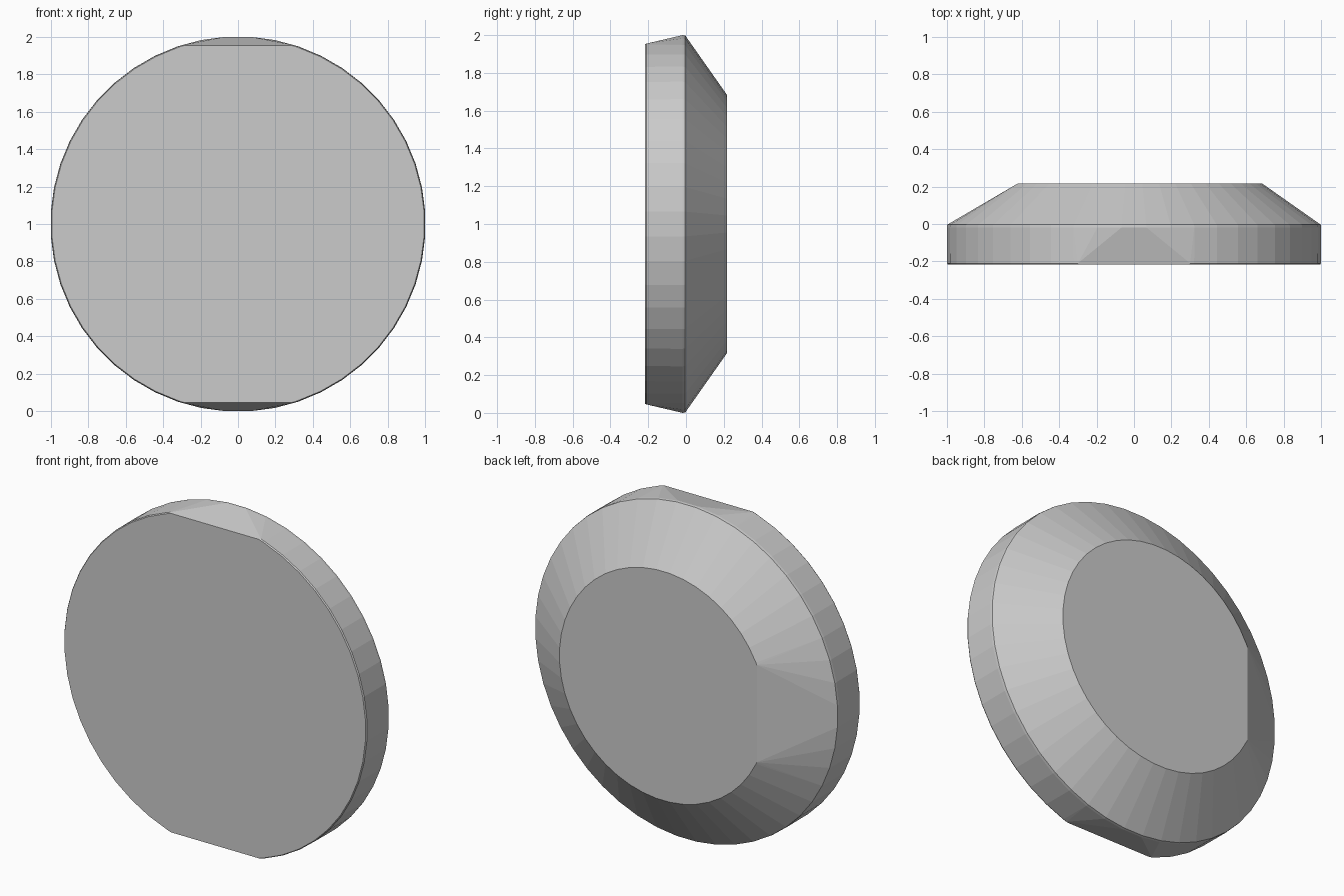
import bpy, bmesh
from math import cos, sin, pi, sqrt

if "Cube" in bpy.data.objects:
    bpy.data.objects.remove(bpy.data.objects["Cube"])

SEGMENTS = 48


def ring(bm, y, r, z_limit=9, x_min=-9):
    """Circle facing y, optionally cut by straight chords."""
    points = []
    for i in range(SEGMENTS):
        a = 2 * pi * (i + 0.5) / SEGMENTS
        x, z = r * cos(a), r * sin(a)
        if abs(z) < z_limit and x > x_min:
            points.append((x, z))
    if z_limit < r:
        h = sqrt(r * r - z_limit * z_limit)
        points += [(sx * h, sz * z_limit) for sx in (-1, 1) for sz in (-1, 1)]
    if -x_min < r:
        h = sqrt(r * r - x_min * x_min)
        points += [(x_min, h), (x_min, -h)]
    for x, z in points:
        bm.verts.new((x, y, z + 1))


bm = bmesh.new()
# Front face with flats at top and bottom, and a fine edge bevel
ring(bm, -0.217, 0.996, z_limit=0.953)
ring(bm, -0.210, 1.001, z_limit=0.955)
# Widest rim
ring(bm, -0.018, 1.002)
ring(bm, -0.004, 1.000)
# Smaller back face with one flat on the left
ring(bm, 0.217, 0.685, x_min=-0.62)

# Skin the rings into one faceted disc
hull = bmesh.ops.convex_hull(bm, input=bm.verts[:])
loose = [v for v in bm.verts if not v.link_faces]
bmesh.ops.delete(bm, geom=loose, context='VERTS')
bmesh.ops.dissolve_limit(bm, angle_limit=0.003, verts=bm.verts[:], edges=bm.edges[:])
bmesh.ops.recalc_face_normals(bm, faces=bm.faces[:])

mesh = bpy.data.meshes.new("bevelled_disc")
bm.to_mesh(mesh)
bm.free()
disc = bpy.data.objects.new("bevelled_disc", mesh)
bpy.context.collection.objects.link(disc)
